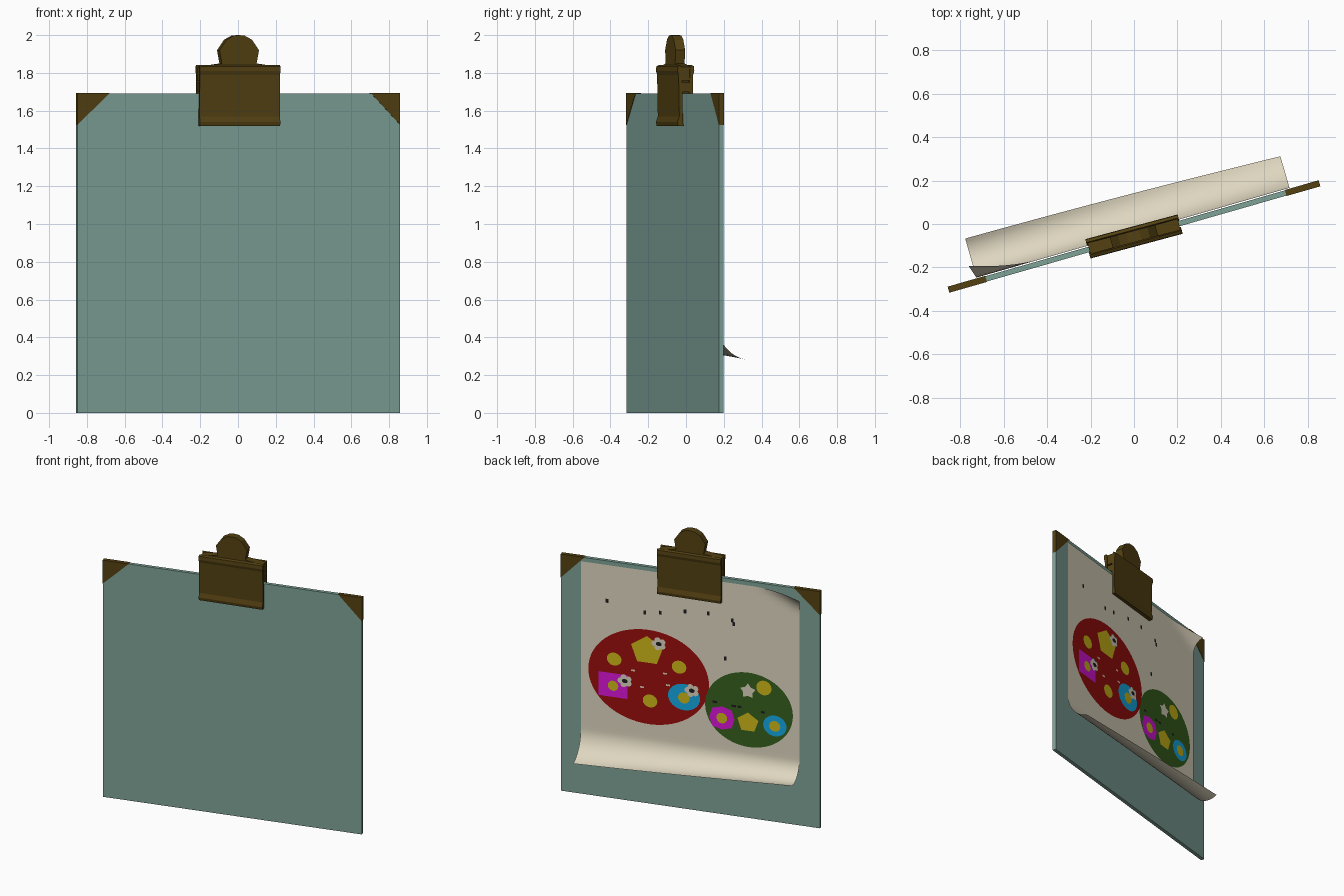
import bpy, bmesh, math
from mathutils import Matrix, Vector

if "Cube" in bpy.data.objects:
    bpy.data.objects.remove(bpy.data.objects["Cube"])

# Everything is built in board space: x along the board, y out of the paper side, z up
PLACE = Matrix.Translation((0, -0.0575, 0)) @ Matrix.Rotation(math.radians(16), 4, 'Z')
CLIP_PLACE = Matrix.Translation((0, -0.0575, 0)) @ Matrix.Rotation(math.radians(15), 4, 'Z')


def material(name, rgb):
    m = bpy.data.materials.new(name)
    m.diffuse_color = (*rgb, 1)
    m.use_nodes = True
    m.node_tree.nodes["Principled BSDF"].inputs["Base Color"].default_value = m.diffuse_color
    return m


TEAL = material("teal board", (0.21, 0.36, 0.31))
BRASS = material("dark brass", (0.088, 0.053, 0.006))
PAPER = material("cream paper", (0.73, 0.67, 0.52))
BLACK = material("black ink", (0.012, 0.012, 0.012))
RED = material("red paint", (0.32, 0.004, 0.004))
GREEN = material("green paint", (0.037, 0.117, 0.013))
BLUE = material("blue paint", (0.008, 0.41, 0.8))
MAGENTA = material("magenta paint", (0.7, 0.008, 0.7))
YELLOW = material("yellow paint", (0.63, 0.48, 0.01))


def finish(name, bm, mat, place=PLACE, smooth=None):
    bm.transform(place)
    me = bpy.data.meshes.new(name)
    bm.to_mesh(me)
    bm.free()
    me.materials.append(mat)
    ob = bpy.data.objects.new(name, me)
    bpy.context.collection.objects.link(ob)
    if smooth:
        bpy.context.view_layer.objects.active = ob
        ob.select_set(True)
        bpy.ops.object.shade_smooth_by_angle(angle=math.radians(smooth))
        ob.select_set(False)
    return ob


def prism(name, pts, depth, mat, place=PLACE):
    """Extrude a closed outline of 3D points along a vector."""
    bm = bmesh.new()
    face = bm.faces.new([bm.verts.new(p) for p in pts])
    ext = bmesh.ops.extrude_face_region(bm, geom=[face])
    bmesh.ops.translate(bm, vec=Vector(depth),
                        verts=[g for g in ext["geom"] if isinstance(g, bmesh.types.BMVert)])
    bmesh.ops.recalc_face_normals(bm, faces=bm.faces)
    return finish(name, bm, mat, place)


# Board
prism("board", [(-0.888, -0.0125, 0), (0.888, -0.0125, 0), (0.888, -0.0125, 1.692),
                (-0.888, -0.0125, 1.692)], (0, 0.025, 0), TEAL)

# Metal corners
for side, name, w in ((-1, "corner_left", 0.18), (1, "corner_right", 0.162)):
    e = side * 0.889
    prism(name, [(e, -0.0145, 1.694), (e - side * w, -0.0145, 1.694), (e, -0.0145, 1.525)],
          (0, 0.029, 0), BRASS)

# Spring clip: two shaped jaws, a spine between them and a domed handle
JAW = [(0.014, 1.52), (0.042, 1.52), (0.046, 1.54), (0.036, 1.57), (0.040, 1.79),
       (0.046, 1.81), (0.044, 1.835), (0.030, 1.842), (0.022, 1.82), (0.018, 1.60)]
for side, name in ((-1, "clip_front_jaw"), (1, "clip_back_jaw")):
    prism(name, [(-0.22, side * n, z) for n, z in JAW], (0.44, 0, 0), BRASS, CLIP_PLACE)
prism("clip_spine", [(-0.215, -0.03, 1.70), (-0.215, 0.03, 1.70), (-0.215, 0.03, 1.75),
                     (-0.215, -0.03, 1.75)], (0.43, 0, 0), BRASS, CLIP_PLACE)
HALF = [(0.215, 1.76), (0.215, 1.832), (0.095, 1.85), (0.108, 1.92), (0.07, 1.975), (0.03, 1.997)]
outline = HALF + [(0, 2.0)] + [(-x, z) for x, z in reversed(HALF)]
prism("clip_handle", [(x, -0.026, z) for x, z in outline], (0, 0.052, 0), BRASS, CLIP_PLACE)

# Paper: flat sheet, bottom rolled outward, one top corner lifted
TOP, BOTTOM, BEND, W, BASE = 1.665, 0.21, 0.47, 0.75, 0.018


def paper_point(u, z):
    n = BASE
    d = (0.155 * (-0.43 - u) + 0.32 * (z - TOP)) / 0.3556
    if z < BEND:
        s = BEND - z
        end = math.radians(100.5 - 22.5 * u / W)
        r = (BEND - BOTTOM) / end
        n += r * (1 - math.cos(s / r))
        z = BEND - r * math.sin(s / r)
    elif d > 0:
        k = (d / 0.139) ** 2
        n, z, u = n + 0.062 * k, z - 0.03 * k, u - 0.02 * k
    return (u, n, z)


bm = bmesh.new()
NU, rows = 50, [BOTTOM + (BEND - BOTTOM) * i / 14 for i in range(14)]
rows += [BEND + (TOP - BEND) * i / 40 for i in range(41)]
grid = [[bm.verts.new(paper_point(W - 2 * W * i / NU, z)) for i in range(NU + 1)] for z in rows]
for a, b in zip(grid, grid[1:]):
    for i in range(NU):
        bm.faces.new((a[i], a[i + 1], b[i + 1], b[i]))
finish("paper_sheet", bm, PAPER, smooth=40)


# Painted shapes: thin flat plates just above the paper, stacked by level
def shape(name, mat, level, u, z, a, b=None, sides=32, turn=90, inner=1.0):
    b = b or a
    bm = bmesh.new()
    vs = []
    for i in range(sides):
        t = math.radians(turn) - 2 * math.pi * i / sides
        k = inner if i % 2 else 1.0
        vs.append(bm.verts.new((u - a * k * math.cos(t), BASE + 0.002 * level, z + b * k * math.sin(t))))
    face = bm.faces.new(vs)
    face.normal_update()
    if face.normal.y < 0:
        face.normal_flip()
    finish(name, bm, mat)


def square(name, mat, level, u, z, a, b):
    shape(name, mat, level, u, z, a * 1.414, b * 1.414, 4, 45)


shape("red_oval", RED, 1, 0.284, 0.908, 0.414, 0.337, 64)
shape("green_oval", GREEN, 1, -0.404, 0.777, 0.301, 0.266, 64)

# Shapes on the red oval
shape("red_pentagon", YELLOW, 2, 0.295, 1.095, 0.115, 0.105, 5)
for u, z in ((0.52, 1.001), (0.075, 1.011), (0.274, 0.739)):
    shape("red_dot", YELLOW, 2, u, z, 0.05, 0.046)
square("red_square", MAGENTA, 2, 0.527, 0.814, 0.1, 0.085)
shape("red_square_dot", YELLOW, 3, 0.527, 0.81, 0.036)
shape("red_disc", BLUE, 2, 0.041, 0.802, 0.11, 0.094)
shape("red_disc_dot", YELLOW, 3, 0.041, 0.797, 0.04)

# Small pale flowers with dark centres
for u, z in ((0.212, 1.158), (0.445, 0.858), (-0.014, 0.858)):
    for k in range(5):
        t = k * math.tau / 5
        shape("flower_petal", PAPER, 4, u + 0.03 * math.cos(t), z + 0.027 * math.sin(t), 0.021, None, 12)
    shape("flower_centre", BLACK, 5, u, z, 0.02, 0.015, 12)

# Shapes on the green oval
shape("green_dot", YELLOW, 2, -0.507, 0.95, 0.052)
shape("green_star", PAPER, 2, -0.397, 0.911, 0.055, 0.055, 10, 90, 0.62)
shape("green_square", MAGENTA, 2, -0.219, 0.692, 0.094, 0.09, 8, 22.5 + 22.5, 0.92)
shape("green_square_dot", YELLOW, 3, -0.219, 0.692, 0.037)
shape("green_pentagon", YELLOW, 2, -0.397, 0.686, 0.076, 0.072, 5)
shape("green_disc", BLUE, 2, -0.582, 0.69, 0.08, 0.074)
shape("green_disc_dot", YELLOW, 3, -0.582, 0.688, 0.038)

# Stray marks
for u, z in ((0.39, 0.94), (0.17, 0.95), (0.33, 0.83), (0.15, 0.87)):
    square("pale_mark", PAPER, 2, u, z, 0.014, 0.006)
for u, z in ((-0.17, 0.8), (-0.34, 0.79), (-0.5, 0.775), (-0.3, 0.79)):
    square("green_mark", BLACK, 2, u, z, 0.014, 0.008)
for u, z in ((0.57, 1.41), (0.31, 1.365), (0.205, 1.38), (0.035, 1.415), (-0.125, 1.425),
             (-0.29, 1.40), (-0.3, 1.375), (-0.24, 1.12)):
    square("ink_mark", BLACK, 1, u, z, 0.009, 0.014)
